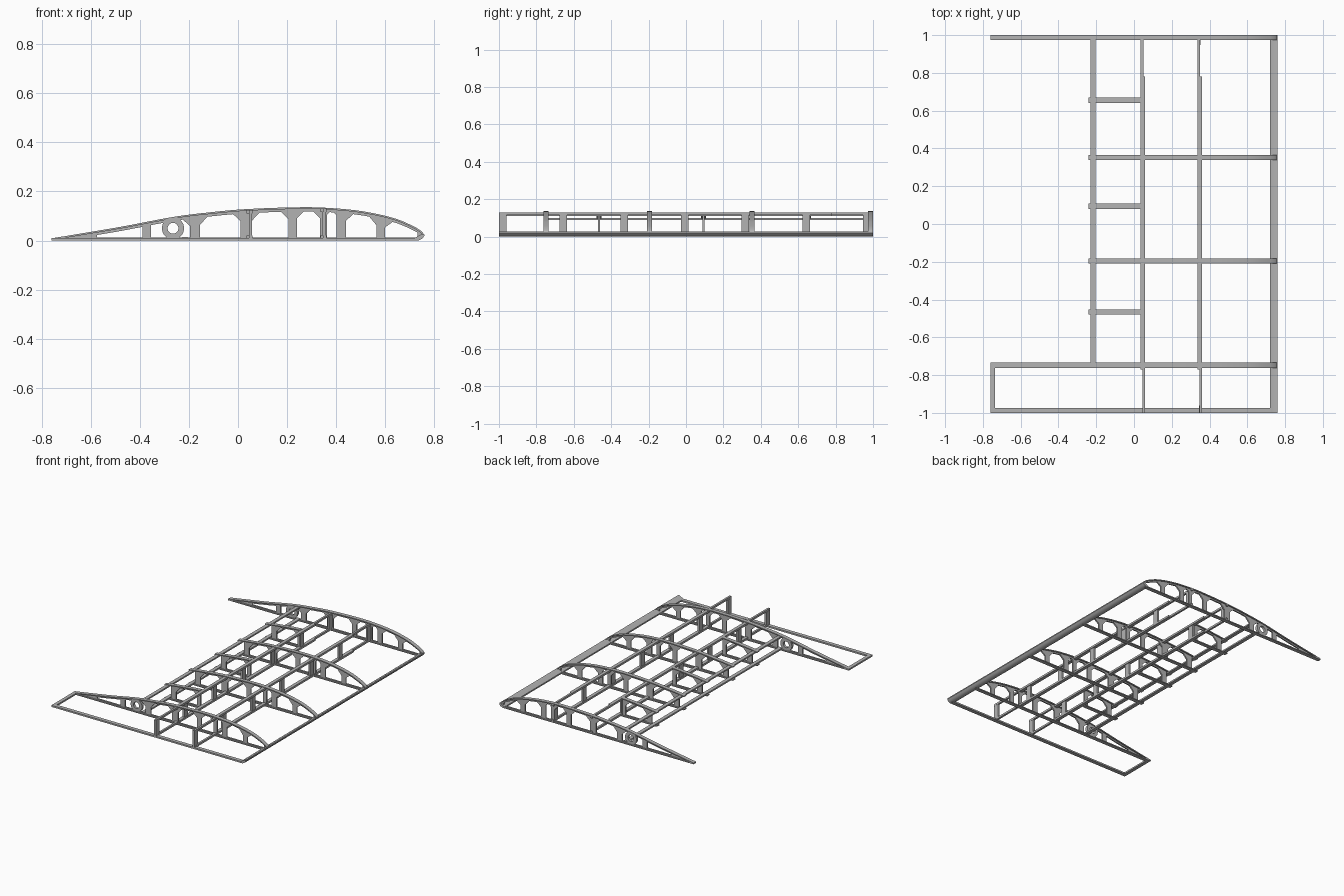
import bpy, math
from mathutils import Vector, Matrix

if "Cube" in bpy.data.objects:
    bpy.data.objects.remove(bpy.data.objects["Cube"], do_unlink=True)

grey = bpy.data.materials.new("bare_grey")
grey.use_nodes = True
COLOUR = (0.45, 0.45, 0.45, 1)
grey.diffuse_color = COLOUR
grey.node_tree.nodes["Principled BSDF"].inputs["Base Color"].default_value = COLOUR

# Upper airfoil curve from trailing edge to nose
KEYS = [Vector(p) for p in (
    (-0.76, 0.009), (-0.484, 0.055), (-0.26, 0.097), (-0.116, 0.115), (0.03, 0.128),
    (0.27, 0.136), (0.4, 0.131), (0.516, 0.118), (0.64, 0.09), (0.72, 0.056),
    (0.75, 0.036), (0.76, 0.022))]


def smooth_path(keys, steps=6):
    pts = []
    for i in range(len(keys) - 1):
        a, b = keys[i], keys[i + 1]
        before, after = keys[max(i - 1, 0)], keys[min(i + 2, len(keys) - 1)]
        span = b.x - a.x
        ma = (b - before) * (span / (b.x - before.x))
        mb = (after - a) * (span / (after.x - a.x))
        for s in range(steps):
            t = s / steps
            pts.append(a * (2*t**3 - 3*t*t + 1) + ma * (t**3 - 2*t*t + t)
                       + b * (3*t*t - 2*t**3) + mb * (t**3 - t*t))
    return pts + [keys[-1]]


UPPER = smooth_path(KEYS)
CAP = 0.007


def top(x):
    for a, b in zip(UPPER, UPPER[1:]):
        if x <= b.x:
            return a.y + (b.y - a.y) * (x - a.x) / (b.x - a.x)
    return UPPER[-1].y


def upper_between(x0, x1, drop=0.0):
    xs = [x0] + [p.x for p in UPPER if x0 + 0.001 < p.x < x1 - 0.001] + [x1]
    return [Vector((x, top(x) - drop)) for x in xs]


# Extrude closed x-z loops (outline first, then holes) from y0 to y1
def prism(name, loops, y0, y1):
    curve = bpy.data.curves.new(name, "CURVE")
    curve.dimensions = "2D"
    curve.fill_mode = "BOTH"
    curve.extrude = (y1 - y0) / 2
    for loop in loops:
        spline = curve.splines.new("POLY")
        spline.points.add(len(loop) - 1)
        for point, co in zip(spline.points, loop):
            point.co = (co[0], co[1], 0, 1)
        spline.use_cyclic_u = True
    ob = bpy.data.objects.new(name, curve)
    bpy.context.collection.objects.link(ob)
    bpy.ops.object.select_all(action="DESELECT")
    ob.select_set(True)
    bpy.context.view_layer.objects.active = ob
    bpy.ops.object.convert(target="MESH")
    ob = bpy.context.object
    ob.data.transform(Matrix.Translation((0, (y0 + y1) / 2, 0))
                      @ Matrix.Rotation(math.pi / 2, 4, "X"))
    ob.data.materials.clear()
    ob.data.materials.append(grey)
    bpy.ops.object.shade_smooth_by_angle(angle=math.radians(30))
    return ob


def bar(name, x0, x1, y0, y1, z0, z1):
    return prism(name, [[(x0, z0), (x1, z0), (x1, z1), (x0, z1)]], y0, y1)


# Lightening hole with clipped upper corners
def hole(x0, x1):
    base, drop = 0.013, 0.017
    left, right = top(x0) - drop, top(x1) - drop
    c = min(0.03, (x1 - x0) * 0.3)
    pts = [Vector((x1, base)), Vector((x0, base))]
    cl = c if left - base > 0.05 else 0
    cr = c if right - base > 0.05 else 0
    if cl:
        pts.append(Vector((x0, left - cl)))
    pts += upper_between(x0 + cl, x1 - cr, drop)
    if cr:
        pts.append(Vector((x1, right - cr)))
    return pts


HOLES = [(-0.575, -0.39), (-0.355, -0.195), (-0.155, 0.01), (0.058, 0.205),
         (0.24, 0.335), (0.362, 0.402), (0.44, 0.565), (0.6, 0.732)]


# Thin pierced web with wide cap strips above and below
def rib(name, y, x0, x1, web0):
    half, thin = 0.0135, 0.005
    outer = upper_between(x0, x1)
    inner = []
    for i, p in enumerate(outer):
        d = (outer[min(i + 1, len(outer) - 1)] - outer[max(i - 1, 0)]).normalized()
        inner.append(p + Vector((d.y, -d.x)) * CAP)
    prism(name + "_top_cap", [outer + inner[::-1]], y - half, y + half)
    bar(name + "_bottom_cap", x0, min(x1, 0.735), y - half, y + half, 0, CAP)
    web_end = min(x1, 0.752)
    outline = upper_between(web0, web_end, CAP * 0.5) + [
        Vector((min(web_end, 0.735), 0.003)), Vector((web0, 0.003))]
    holes = [hole(a, b) for a, b in HOLES if a > web0 and b < x1]
    prism(name + "_web", [outline] + holes, y - thin, y + thin)


# Ring that seats the cross tube
def ring(name, y):
    loops = [[(-0.265 + r * math.cos(k * math.tau / 32), 0.05 + r * math.sin(k * math.tau / 32))
              for k in range(32)] for r in (0.045, 0.022)]
    prism(name, loops, y - 0.009, y + 0.009)


for label, y in (("front", -0.748), ("back", 0.9865)):
    rib(label + "_full_rib", y, -0.76, 0.76, -0.74)
    ring(label + "_tube_ring", y)
for i, y in enumerate((-0.195, 0.352)):
    rib(f"middle_rib_{i + 1}", y, -0.24, 0.76, -0.195)
for i, y in enumerate((-0.465, 0.094, 0.655)):
    rib(f"short_rib_{i + 1}", y, -0.24, 0.036, -0.195)

# Two main spars, each of two overlapping strips with upright posts
for label, x in (("middle", 0.047), ("forward", 0.348)):
    high = top(x) - 0.004
    for side, a, b, y0, y1 in (("front", -0.002, 0.012, -1, 0.78),
                               ("back", -0.012, 0.002, -0.77, 1)):
        bar(f"{label}_spar_{side}_top", x + a, x + b, y0, y1, high - 0.014, high)
        bar(f"{label}_spar_{side}_bottom", x + a, x + b, y0, y1, 0.006, 0.02)
    for i in range(7):
        y = -0.98 + i * 0.3245
        shift = 0.004 if i == 0 else -0.004 if i == 6 else 0
        bar(f"{label}_spar_post_{i + 1}", x + shift - 0.007, x + shift + 0.007,
            y - 0.02, y + 0.02, 0.02, high - 0.014)

# Rear spar strips
rear_high = top(-0.216) - 0.004
bar("rear_spar_top", -0.229, -0.203, -0.748, 0.986, rear_high - 0.01, rear_high)
bar("rear_spar_bottom", -0.229, -0.203, -0.748, 0.986, 0.003, 0.014)

# Leading edge, tip strip and trailing strip
prism("leading_edge", [[(0.72, 0), (0.738, 0.001), (0.752, 0.009), (0.76, 0.02),
                        (0.759, 0.028), (0.748, 0.026), (0.72, 0.01)]], -1, 1)
bar("front_tip_strip", -0.76, 0.735, -1, -0.973, 0, 0.011)
bar("trailing_strip", -0.76, -0.735, -1, -0.735, 0, 0.011)
